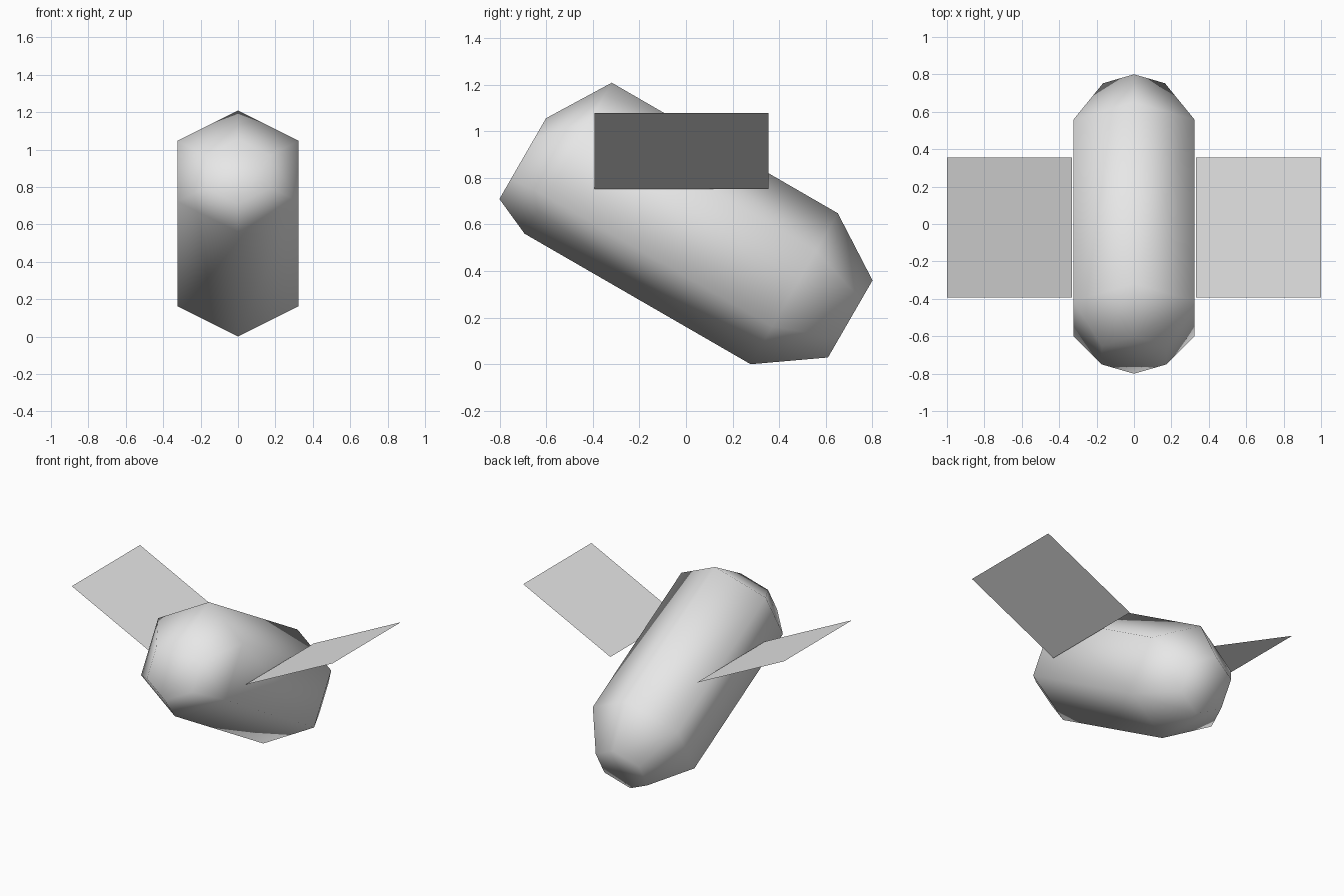
import bpy, bmesh, math
from mathutils import Vector

if "Cube" in bpy.data.objects:
    bpy.data.objects.remove(bpy.data.objects["Cube"])

grey = bpy.data.materials.new("light_grey")
grey.diffuse_color = (0.8, 0.8, 0.8, 1)
grey.use_nodes = True
grey.node_tree.nodes["Principled BSDF"].inputs["Base Color"].default_value = grey.diffuse_color


def finish(name, bm, smooth):
    mesh = bpy.data.meshes.new(name)
    for f in bm.faces:
        f.smooth = smooth
    bm.to_mesh(mesh)
    bm.free()
    mesh.materials.append(grey)
    obj = bpy.data.objects.new(name, mesh)
    bpy.context.collection.objects.link(obj)
    return obj


# Body: six-sided rings lofted along an axis tilted 30 degrees nose-up
tilt = math.radians(30)
along = Vector((0, math.cos(tilt), -math.sin(tilt)))
up = Vector((0, math.sin(tilt), math.cos(tilt)))
# (distance along axis, ring centre height across axis, radius)
rings = [(-1.048, 0.414, 0.20), (-0.88, 0.513, 0.374),
         (0.24, 0.513, 0.374), (0.513, 0.521, 0.191)]
bm = bmesh.new()
loops = []
for t, s, r in rings:
    loop = []
    for i in range(6):
        a = i * math.tau / 6
        co = along * t + up * (s + r * math.cos(a)) + Vector((r * math.sin(a), 0, 0))
        loop.append(bm.verts.new(co))
    loops.append(loop)
for a, b in zip(loops, loops[1:]):
    for i in range(6):
        j = (i + 1) % 6
        bm.faces.new((a[i], a[j], b[j], b[i]))
bm.faces.new(loops[0])
bm.faces.new(loops[-1])
bmesh.ops.recalc_face_normals(bm, faces=bm.faces)
finish("body", bm, True)

# Wings: thin flat sheets rising outward on both sides
for side, name in ((1, "right_wing"), (-1, "left_wing")):
    bm = bmesh.new()
    corners = [(0.332, -0.392, 0.753), (1.0, -0.392, 1.079),
               (1.0, 0.355, 1.079), (0.332, 0.355, 0.753)]
    verts = [bm.verts.new((x * side, y, z)) for x, y, z in corners]
    bm.faces.new(verts if side > 0 else verts[::-1])
    finish(name, bm, False)
